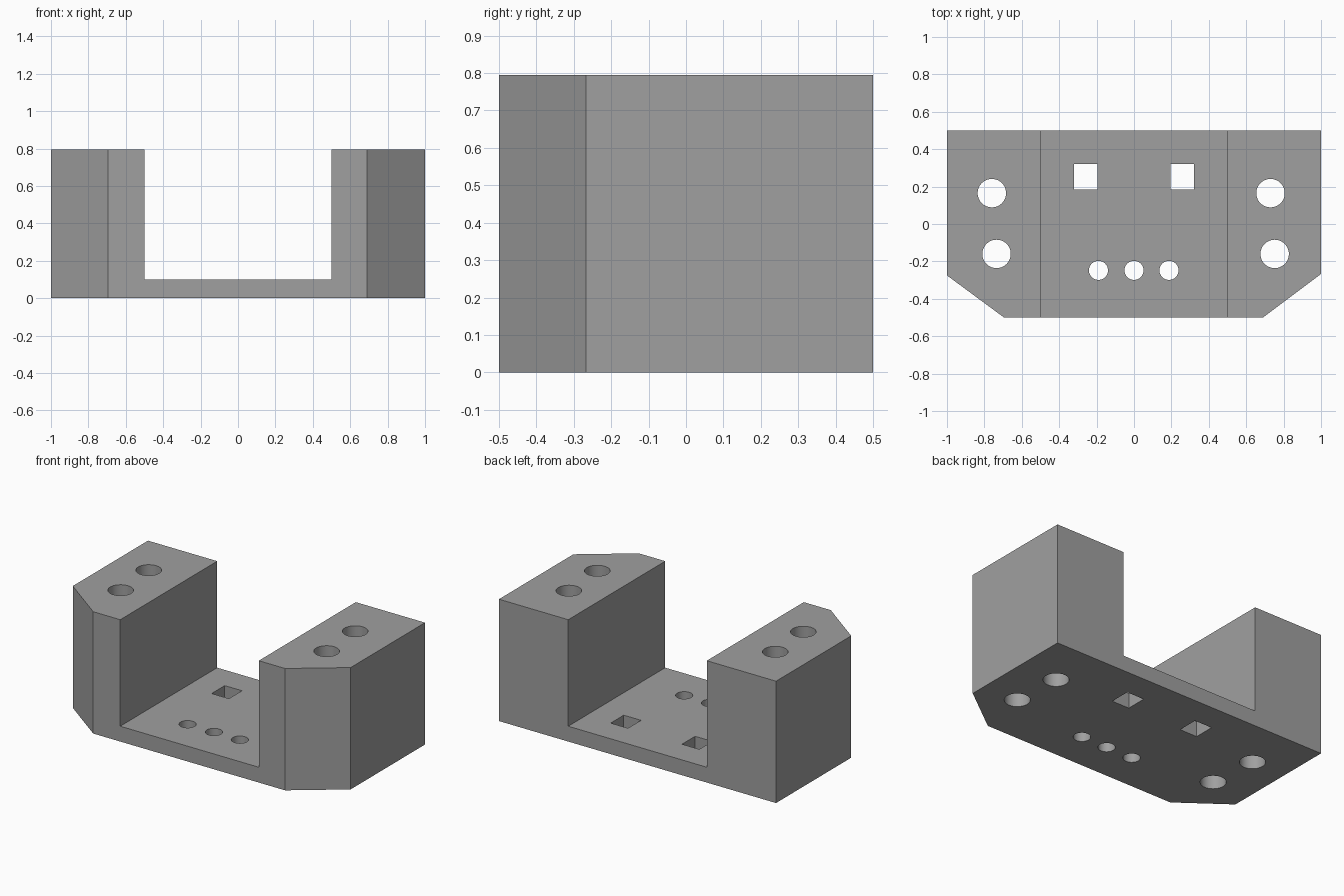
import bpy, bmesh, math

if "Cube" in bpy.data.objects:
    bpy.data.objects.remove(bpy.data.objects["Cube"])

HEIGHT, FLOOR = 0.795, 0.10

grey = bpy.data.materials.new("mid_grey")
grey.diffuse_color = (0.35, 0.35, 0.35, 1)
grey.use_nodes = True
grey.node_tree.nodes["Principled BSDF"].inputs["Base Color"].default_value = grey.diffuse_color


def prism(name, outline, z0, z1):
    """Extrude a counter-clockwise plan outline from z0 to z1."""
    bm = bmesh.new()
    face = bm.faces.new([bm.verts.new((x, y, z0)) for x, y in outline])
    top = bmesh.ops.extrude_face_region(bm, geom=[face])["geom"]
    bmesh.ops.translate(bm, vec=(0, 0, z1 - z0),
                        verts=[v for v in top if isinstance(v, bmesh.types.BMVert)])
    bmesh.ops.recalc_face_normals(bm, faces=bm.faces)
    mesh = bpy.data.meshes.new(name)
    bm.to_mesh(mesh)
    bm.free()
    mesh.materials.append(grey)
    obj = bpy.data.objects.new(name, mesh)
    bpy.context.collection.objects.link(obj)
    return obj


def rectangle(x0, x1, y0, y1):
    return [(x0, y0), (x1, y0), (x1, y1), (x0, y1)]


def circle(x, y, r, n=48):
    return [(x + r * math.cos(2 * math.pi * i / n),
             y + r * math.sin(2 * math.pi * i / n)) for i in range(n)]


# Block with two chamfered front corners
body = prism("bracket_body", [(-0.695, -0.5), (0.69, -0.5), (1, -0.267), (1, 0.5),
                              (-1, 0.5), (-1, -0.275)], 0, HEIGHT)

# Wide channel between the two towers
cutters = [prism("channel_cutter", rectangle(-0.5, 0.5, -0.7, 0.7), FLOOR, 1)]

# Tower bores, running the full height
for x, y in [(-0.76, 0.165), (-0.735, -0.16), (0.73, 0.165), (0.752, -0.16)]:
    cutters.append(prism("bore_cutter", circle(x, y, 0.076), -0.1, 1))

# Row of small holes in the floor
for x in (-0.19, 0, 0.187):
    cutters.append(prism("small_hole_cutter", circle(x, -0.248, 0.051), -0.1, 0.3))

# Pair of rectangular slots in the floor
for x in (-0.32, 0.195):
    cutters.append(prism("slot_cutter", rectangle(x, x + 0.125, 0.185, 0.32), -0.1, 0.3))

for cutter in cutters:
    mod = body.modifiers.new(cutter.name, "BOOLEAN")
    mod.operation, mod.solver, mod.object = "DIFFERENCE", "EXACT", cutter
    cutter.hide_render = True

# Bake the cuts and remove the cutters
bpy.context.view_layer.update()
graph = bpy.context.evaluated_depsgraph_get()
result = bpy.data.meshes.new_from_object(body.evaluated_get(graph))
body.modifiers.clear()
body.data = result
result.name = "bracket_body"
for cutter in cutters:
    bpy.data.objects.remove(cutter)

# Smooth bores, crisp block edges
bpy.context.view_layer.objects.active = body
body.select_set(True)
bpy.ops.object.shade_smooth_by_angle(angle=math.radians(30))
